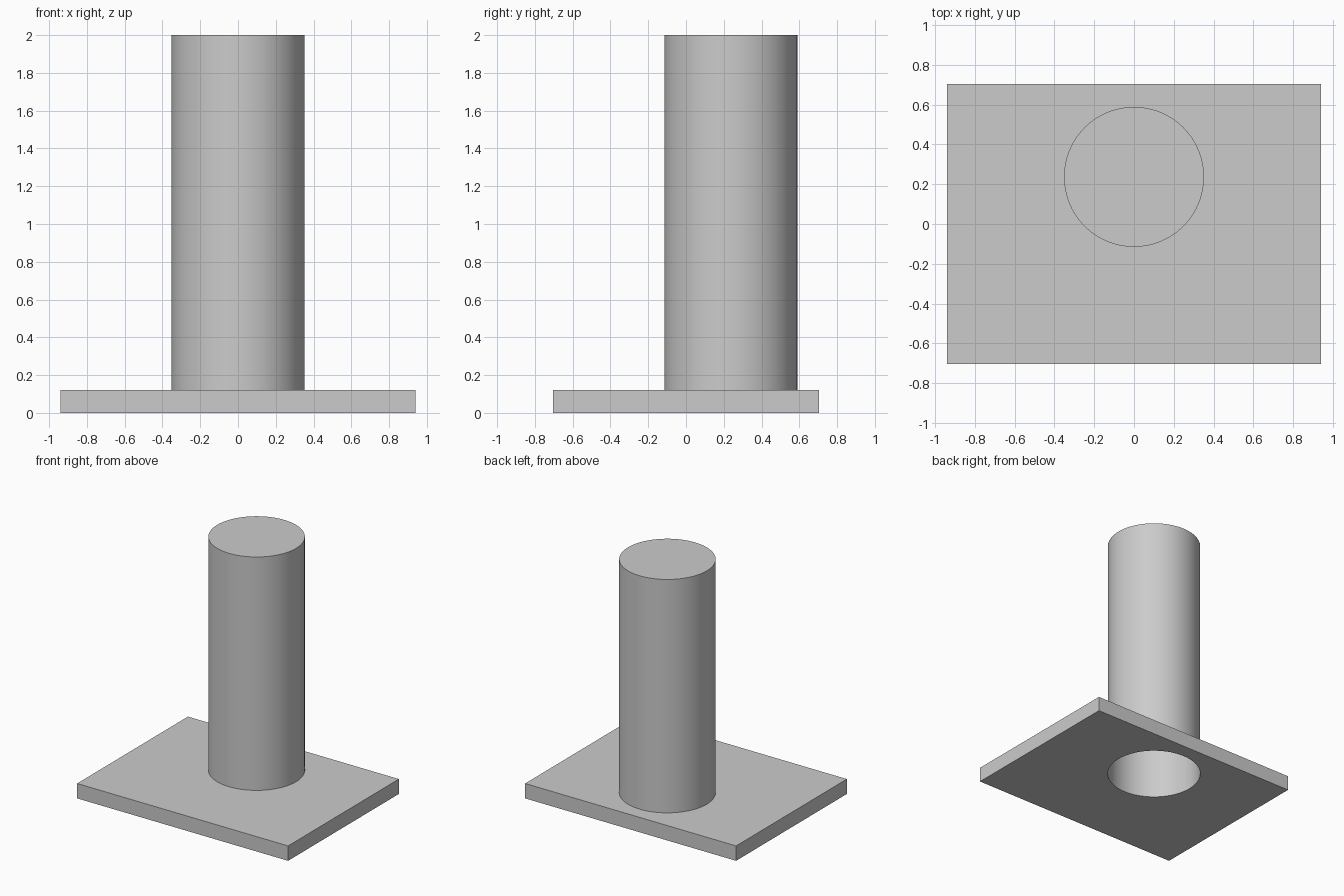
import bpy, bmesh, math

if "Cube" in bpy.data.objects:
    bpy.data.objects.remove(bpy.data.objects["Cube"])

R, CY, SIDES = 0.352, 0.237, 96
PLATE_T, TOP = 0.12, 2.0


def add_object(name, bm):
    mesh = bpy.data.meshes.new(name)
    bm.to_mesh(mesh)
    bm.free()
    ob = bpy.data.objects.new(name, mesh)
    bpy.context.collection.objects.link(ob)
    return ob


def cylinder(name, z0, z1, open_bottom=False):
    bm = bmesh.new()
    bmesh.ops.create_cone(bm, cap_ends=True, segments=SIDES,
                          radius1=R, radius2=R, depth=z1 - z0)
    bmesh.ops.translate(bm, verts=bm.verts, vec=(0, CY, (z0 + z1) / 2))
    if open_bottom:
        bottom = [f for f in bm.faces if f.normal.z < -0.9]
        bmesh.ops.delete(bm, geom=bottom, context='FACES_ONLY')
    return add_object(name, bm)


def smooth(ob):
    bpy.ops.object.select_all(action='DESELECT')
    ob.select_set(True)
    bpy.context.view_layer.objects.active = ob
    bpy.ops.object.shade_smooth_by_angle(angle=math.radians(30))


# Base plate
bm = bmesh.new()
bmesh.ops.create_cube(bm, size=1)
bmesh.ops.scale(bm, verts=bm.verts, vec=(1.88, 1.41, PLATE_T))
bmesh.ops.translate(bm, verts=bm.verts, vec=(0, 0, PLATE_T / 2))
plate = add_object("base_plate", bm)

# Round opening through the plate
cutter = cylinder("hole_cutter", -0.2, 0.4)
cut = plate.modifiers.new("hole", 'BOOLEAN')
cut.operation = 'DIFFERENCE'
cut.solver = 'EXACT'
cut.object = cutter
bpy.context.view_layer.objects.active = plate
bpy.ops.object.modifier_apply(modifier=cut.name)
bpy.data.objects.remove(cutter)
smooth(plate)

# Hollow column, closed on top and open to the hole below
column = cylinder("column", PLATE_T, TOP, open_bottom=True)
smooth(column)
